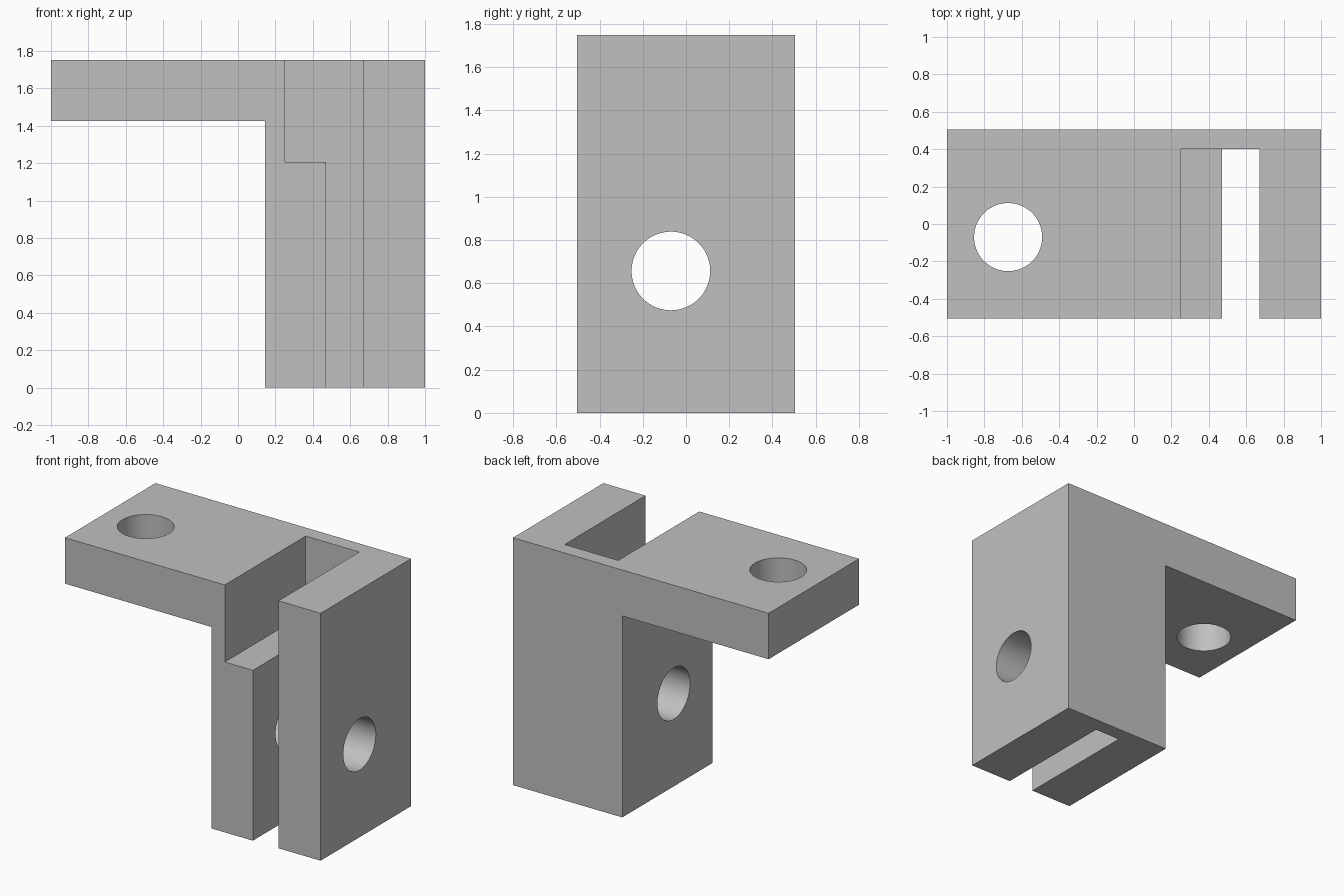
import bpy
import bmesh
import math

cube = bpy.data.objects.get("Cube")
if cube:
    bpy.data.objects.remove(cube, do_unlink=True)

# Main dimensions
FRONT, BACK, TOP = -0.505, 0.505, 1.75
HOLE_RADIUS, HOLE_Y = 0.182, -0.07

grey = bpy.data.materials.new("plain grey")
grey.use_nodes = True
colour = (0.53, 0.53, 0.53, 1)
grey.diffuse_color = colour
grey.node_tree.nodes["Principled BSDF"].inputs["Base Color"].default_value = colour


def prism(name, outline, y0, y1):
    """Extrude an outline in x and z from y0 to y1."""
    bm = bmesh.new()
    face = bm.faces.new([bm.verts.new((x, y0, z)) for x, z in outline])
    grown = bmesh.ops.extrude_face_region(bm, geom=[face])["geom"]
    moved = [v for v in grown if isinstance(v, bmesh.types.BMVert)]
    bmesh.ops.translate(bm, verts=moved, vec=(0, y1 - y0, 0))
    bmesh.ops.recalc_face_normals(bm, faces=bm.faces)
    mesh = bpy.data.meshes.new(name)
    bm.to_mesh(mesh)
    bm.free()
    mesh.materials.append(grey)
    obj = bpy.data.objects.new(name, mesh)
    bpy.context.collection.objects.link(obj)
    return obj


def drill(name, location, rotation, depth):
    bpy.ops.mesh.primitive_cylinder_add(vertices=96, radius=HOLE_RADIUS, depth=depth,
                                        location=location, rotation=rotation)
    obj = bpy.context.object
    obj.name = name
    obj.data.materials.append(grey)
    return obj


# Bracket body: a thick leg with a flange reaching to one side
bracket = prism("bracket", [(-1, TOP), (-1, 1.425), (0.145, 1.425),
                            (0.145, 0), (1, 0), (1, TOP)], FRONT, BACK)

# Stepped slot, open at the front, top and bottom
slot = prism("slot_cutter", [(0.47, -0.1), (0.67, -0.1), (0.67, TOP + 0.1),
                             (0.25, TOP + 0.1), (0.25, 1.205), (0.47, 1.205)],
             FRONT - 0.1, 0.4)

# Round holes through the flange and across the leg
flange_hole = drill("flange_hole_cutter", (-0.673, HOLE_Y, 1.6), (0, 0, 0), 1)
leg_hole = drill("leg_hole_cutter", (0.57, HOLE_Y, 0.657), (0, math.pi / 2, 0), 1.4)

# Apply the cuts, then drop the cutters
bpy.ops.object.select_all(action="DESELECT")
bracket.select_set(True)
bpy.context.view_layer.objects.active = bracket
for cutter in (slot, flange_hole, leg_hole):
    cutter.hide_render = True
    mod = bracket.modifiers.new(cutter.name, "BOOLEAN")
    mod.operation = "DIFFERENCE"
    mod.solver = "EXACT"
    mod.object = cutter
    bpy.ops.object.modifier_apply(modifier=mod.name)
    bpy.data.objects.remove(cutter, do_unlink=True)

# Smooth hole walls with crisp edges
bpy.ops.object.shade_smooth_by_angle(angle=math.radians(30))
